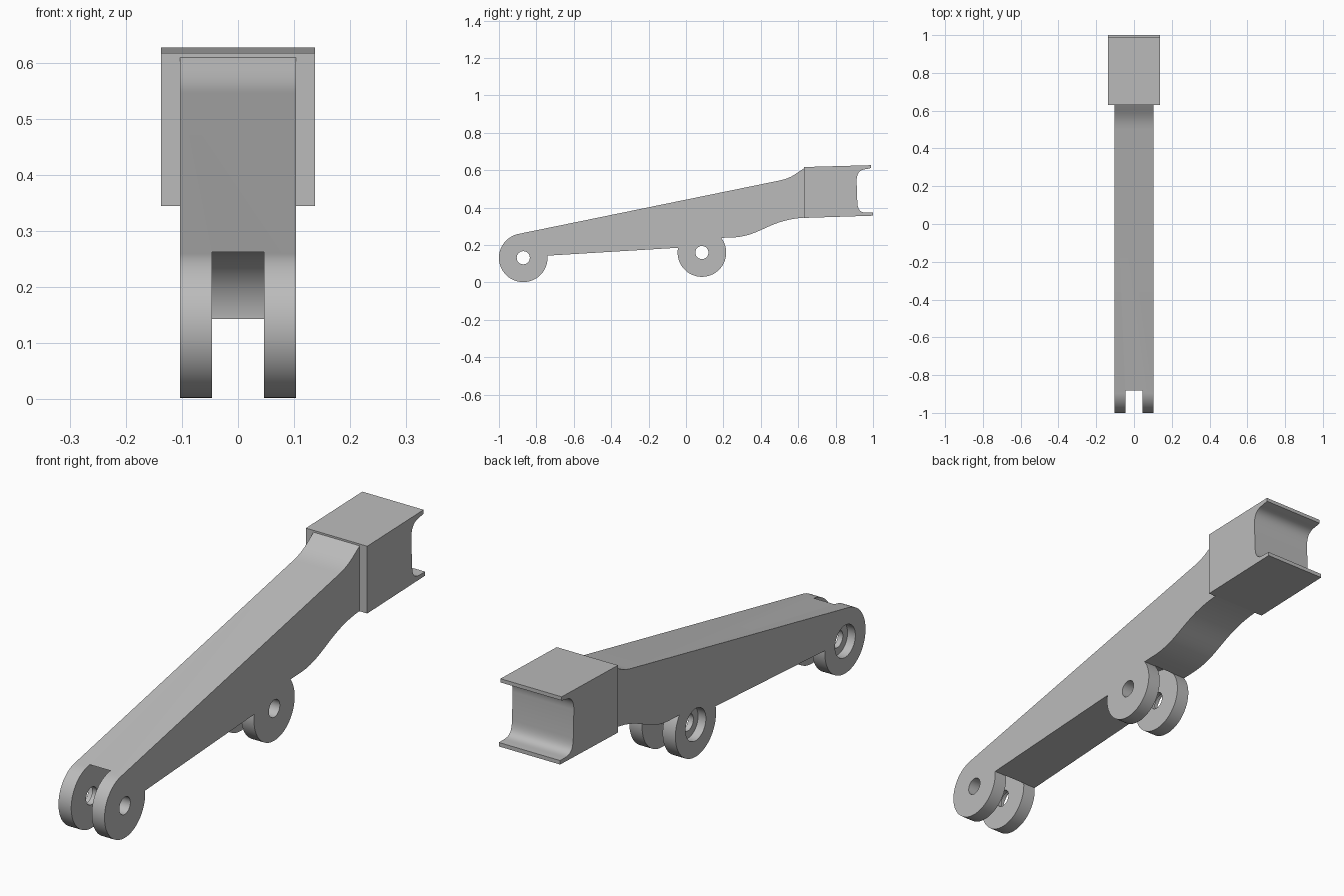
import bpy, bmesh
from math import sin, cos, radians
from mathutils import Vector, Matrix
from mathutils.geometry import interpolate_bezier

if "Cube" in bpy.data.objects:
    bpy.data.objects.remove(bpy.data.objects["Cube"])

grey = bpy.data.materials.new("plain grey")
grey.use_nodes = True
COLOUR = (0.5, 0.5, 0.5, 1)
grey.diffuse_color = COLOUR
grey.node_tree.nodes["Principled BSDF"].inputs["Base Color"].default_value = COLOUR

LUG_R = 0.13
FRONT_PIN = (-0.87, 0.132)
MIDDLE_PIN = (0.085, 0.16)


def arc(centre, radius, start, end, steps):
    angles = [radians(start + (end - start) * i / steps) for i in range(steps + 1)]
    return [(centre[0] + radius * cos(a), centre[1] + radius * sin(a)) for a in angles]


def curve(a, b, c, d, steps=12):
    return [tuple(p) for p in interpolate_bezier(*[Vector(p) for p in (a, b, c, d)], steps)]


def extrude_profile(name, points, x0, x1):
    """Solid whose (y, z) outline runs from x0 to x1."""
    bm = bmesh.new()
    face = bm.faces.new([bm.verts.new((x0, y, z)) for y, z in points])
    moved = bmesh.ops.extrude_face_region(bm, geom=[face])["geom"]
    bmesh.ops.translate(bm, vec=(x1 - x0, 0, 0),
                        verts=[v for v in moved if isinstance(v, bmesh.types.BMVert)])
    bmesh.ops.recalc_face_normals(bm, faces=bm.faces)
    mesh = bpy.data.meshes.new(name)
    bm.to_mesh(mesh)
    bm.free()
    mesh.materials.append(grey)
    obj = bpy.data.objects.new(name, mesh)
    bpy.context.collection.objects.link(obj)
    return obj


def cut_cylinder(target, name, centre, radius, x0, x1):
    cutter = extrude_profile(name, arc(centre, radius, 0, 354, 59), x0, x1)
    cutter.hide_render = True
    mod = target.modifiers.new(name, "BOOLEAN")
    mod.operation, mod.solver, mod.object = "DIFFERENCE", "EXACT", cutter
    return cutter


def shade(obj):
    bpy.ops.object.select_all(action="DESELECT")
    obj.select_set(True)
    bpy.context.view_layer.objects.active = obj
    bpy.ops.object.shade_smooth_by_angle(angle=radians(30))


# Arm with both round lugs in one outline
outline = arc(FRONT_PIN, LUG_R, 101.5, 365, 48)
outline += arc(MIDDLE_PIN, LUG_R, 168.7, 397, 42)
outline += curve((0.23, 0.24), (0.40, 0.24), (0.43, 0.335), (0.64, 0.347), 16)
outline += curve((0.64, 0.616), (0.59, 0.585), (0.57, 0.56), (0.5, 0.545))
arm = extrude_profile("arm", outline, -0.103, 0.103)

# Fork slots, pin holes and one-sided counterbores
cutters = []
for place, pin in (("front", FRONT_PIN), ("middle", MIDDLE_PIN)):
    cutters += [
        cut_cylinder(arm, place + "_slot_cutter", pin, LUG_R + 0.001, -0.046, 0.046),
        cut_cylinder(arm, place + "_hole_cutter", pin, 0.035, -0.2, 0.2),
        cut_cylinder(arm, place + "_counterbore_cutter", pin, 0.065, -0.2, -0.068),
    ]
bpy.context.view_layer.update()
evaluated = arm.evaluated_get(bpy.context.evaluated_depsgraph_get())
arm.data = bpy.data.meshes.new_from_object(evaluated)
arm.modifiers.clear()
for cutter in cutters:
    bpy.data.objects.remove(cutter)
shade(arm)

# End block with a rounded channel in its back
channel = [(0.63, 0.345), (1.0, 0.357), (1.0, 0.373), (0.975, 0.373)]
channel += curve((0.965, 0.373), (0.93, 0.373), (0.918, 0.39), (0.916, 0.43))
channel += curve((0.912, 0.545), (0.913, 0.585), (0.93, 0.604), (0.965, 0.606))
channel += [(0.99, 0.612), (0.99, 0.627), (0.63, 0.617)]
shade(extrude_profile("end_block", channel, -0.137, 0.137))
